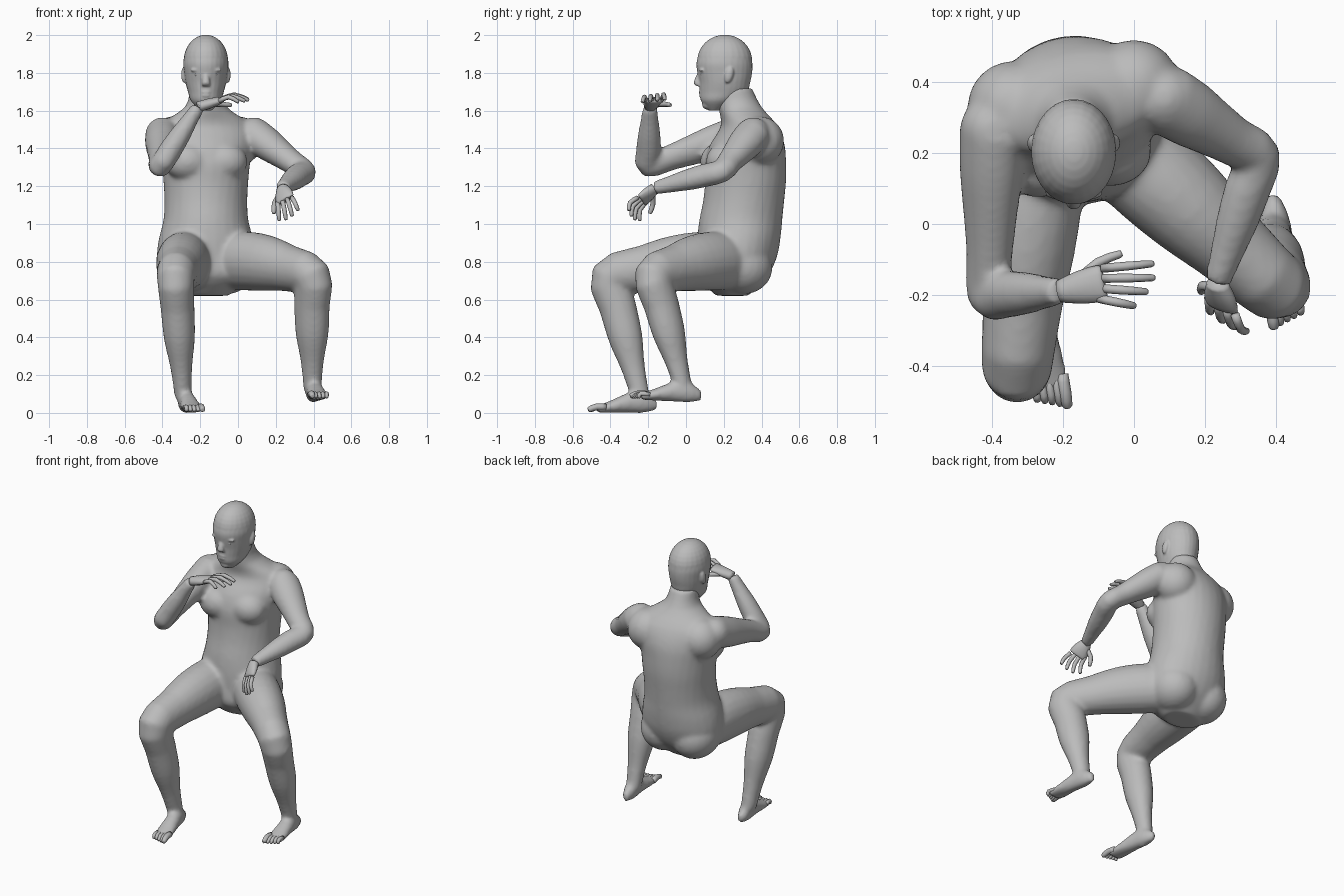
import bpy, bmesh
from math import sin, cos, tau
from mathutils import Vector, Matrix

cube = bpy.data.objects.get("Cube")
if cube:
    bpy.data.objects.remove(cube)

# One plain grey for the whole figure
GREY = (0.5, 0.5, 0.5, 1)
skin = bpy.data.materials.new("matte_grey")
skin.use_nodes = True
skin.diffuse_color = GREY
skin.node_tree.nodes["Principled BSDF"].inputs["Base Color"].default_value = GREY


def finish(name, bm):
    bmesh.ops.recalc_face_normals(bm, faces=bm.faces)
    mesh = bpy.data.meshes.new(name)
    bm.to_mesh(mesh)
    bm.free()
    mesh.materials.append(skin)
    mesh.shade_smooth()
    obj = bpy.data.objects.new(name, mesh)
    bpy.context.collection.objects.link(obj)
    return obj


def fuse(name, parts, voxel, rounds):
    """Merge overlapping parts into one continuous, softened skin."""
    bm = bmesh.new()
    for part in parts:
        bm.from_mesh(part.data)
        bpy.data.objects.remove(part)
    obj = finish(name, bm)
    remesh = obj.modifiers.new("merge", 'REMESH')
    remesh.mode = 'VOXEL'
    remesh.voxel_size = voxel
    remesh.use_smooth_shade = True
    soften = obj.modifiers.new("soften", 'SMOOTH')
    soften.iterations = rounds


def spline(keys, steps):
    """Catmull-Rom interpolation of every value in the key rings."""
    out = []
    last = len(keys) - 1
    for i in range(last):
        before, start, end, after = (keys[min(last, max(0, i + k))] for k in (-1, 0, 1, 2))
        for s in range(steps):
            t = s / steps
            out.append([b + t / 2 * (c - a + t * (2*a - 5*b + 4*c - d + t * (3*(b - c) + d - a)))
                        for a, b, c, d in zip(before, start, end, after)])
    return out + [keys[-1]]


def loft(name, keys, hinge, sides=20, steps=3, up=None, twist=None, matrix=Matrix()):
    """Skin rings of (x, y, z, half width along the hinge, half depth)."""
    rings = spline(keys, steps)
    points = [Vector(ring[:3]) for ring in rings]
    bm = bmesh.new()
    loops = []
    for i, (x, y, z, width, depth) in enumerate(rings):
        along = Vector(up) if up else points[min(i + 1, len(points) - 1)] - points[max(i - 1, 0)]
        along.normalize()
        side = Vector(hinge)
        if twist:
            side.rotate(Matrix.Rotation(twist(z), 3, 'Z'))
        side = (side - along * side.dot(along)).normalized()
        deep = along.cross(side)
        angles = [tau * k / sides for k in range(sides)]
        loops.append([bm.verts.new(points[i] + side * width * cos(a) + deep * depth * sin(a)) for a in angles])
    for low, high in zip(loops, loops[1:]):
        for k in range(sides):
            bm.faces.new((low[k - 1], low[k], high[k], high[k - 1]))
    bm.faces.new(loops[0])
    bm.faces.new(loops[-1])
    bm.transform(matrix)
    return finish(name, bm)


def blob(name, place, size, tilt=0):
    bm = bmesh.new()
    matrix = Matrix.Translation(place) @ Matrix.Rotation(tilt, 4, 'X') @ Matrix.Diagonal((*size, 1))
    bmesh.ops.create_uvsphere(bm, u_segments=24, v_segments=16, radius=1, matrix=matrix)
    return finish(name, bm)


def column(name, x, bottom, step, fronts, backs, widths, **options):
    """Upright form from evenly spaced front, back and half width values."""
    keys = [(x, (front + back) / 2, bottom + step * i, width, (back - front) / 2)
            for i, (front, back, width) in enumerate(zip(fronts, backs, widths))]
    return loft(name, keys, (1, 0, 0), sides=28, up=(0, 0, 1), **options)


def limb(name, root, bend, end, upper, lower, rise):
    """Two-part limb lofted through its bend, with evenly spaced radii."""
    root, bend, end = map(Vector, (root, bend, end))
    hinge = (bend - root).cross(end - bend)
    path = []
    for i, r in enumerate(upper):
        t = i / len(upper)
        path.append((root.lerp(bend, t) + Vector((0, 0, rise * t * (1 - t))), r))
    path += [(bend.lerp(end, i / (len(lower) - 1)), r) for i, r in enumerate(lower)]
    return [loft(name, [(*point, r, r * 1.1) for point, r in path], hinge),
            blob(name + "_root", root, [upper[0]] * 3)]


def digit(name, base, joint, tip, r, hinge, matrix=Matrix()):
    end = tip + (tip - joint).normalized() * r / 3
    keys = [(*base, r, r), (*joint, r, r), (*tip, r * .8, r * .8), (*end, r / 3, r / 3)]
    loft(name, keys, hinge, sides=8, steps=2, matrix=matrix)


def hand(word, wrist, index, little, reach, thumb, bulge):
    """Palm between wrist and knuckles, four curled fingers and a thumb."""
    wrist, index, little, reach, thumb, bulge = map(Vector, (wrist, index, little, reach, thumb, bulge))
    knuckle, across = (index + little) / 2, index - little
    w = across.length * .6
    keys = [(*wrist, .032, .028), (*wrist.lerp(knuckle, .5), w * .9, .027),
            (*knuckle, w, .019), (*wrist.lerp(knuckle, 1.1), w * .8, .01)]
    loft(word + "_palm", keys, across, sides=12)
    lengths = {"index": .95, "middle": 1, "ring": .9, "little": .7}
    for i, (finger, length) in enumerate(lengths.items()):
        base = index.lerp(little, i / 3)
        tip = base + reach * length + across * (.15 - .13 * i)
        digit(f"{word}_{finger}_finger", base, base.lerp(tip, .5) + bulge, tip, .0125, across)
    base = wrist.lerp(index, .35)
    digit(word + "_thumb", base, base.lerp(thumb, .5) + across * .2, thumb, .014, across)


def foot(word, heel, yaw, pitch, inner):
    """Foot built pointing forward from the heel, toes largest on the inner side."""
    matrix = Matrix.Translation(heel) @ Matrix.Rotation(yaw, 4, 'Z') @ Matrix.Rotation(pitch, 4, 'X')
    widths = (.02, .04, .045, .05, .056, .052)
    heights = (.025, .055, .057, .045, .03, .018)
    keys = [(0, -.065 * i, max(h, .04 - .05 * i), w, h) for i, (w, h) in enumerate(zip(widths, heights))]
    for i in range(5):
        x = inner * .02 * (2 - i)
        r = .012 if i else .018
        digit(f"{word}_toe_{i + 1}", Vector((x, -.28, .03)), Vector((x, -.33, .032)),
              Vector((x, -.37 + .008 * i, r)), r, (1, 0, 0), matrix)
    return loft(word + "_foot", keys, (1, 0, 0), up=(0, -1, 0), matrix=matrix)


# Torso, with the shoulders turned a little
MID = -.17
body = [column("torso", MID, .62, .1,
               (.16, .06, .06, .06, .07, .09, .1, .1, .13, .19, .17, .16),
               (.33, .43, .48, .5, .51, .52, .53, .53, .52, .48, .4, .35),
               (.12, .24, .26, .25, .225, .22, .225, .235, .255, .25, .11, .085),
               twist=lambda z: min(.2, max(0, (z - 1) / 2)))]
for word, s in (("right", -1), ("left", 1)):
    body += [blob(word + "_breast", (MID + s * .1, .19 + s * .015, 1.33), (.12, .1, .1), .2),
             blob(word + "_buttock", (MID + s * .11, .29, .78), (.15, .17, .15), -.3),
             blob(word + "_shoulder_blade", (MID + s * .17, .36 + s * .03, 1.44), (.13, .13, .13))]

# Arms and legs
arm = {"upper": (.09, .087, .075, .064), "lower": (.06, .061, .056, .045, .035), "rise": 0}
body += limb("right_arm", (-.4, .27, 1.475), (-.41, -.2, 1.31), (-.21, -.19, 1.62), **arm)
body += limb("left_arm", (.085, .355, 1.475), (.35, .19, 1.28), (.235, -.165, 1.19), **arm)
leg = {"upper": (.135, .143, .135, .113), "lower": (.1, .09, .083, .058, .045), "rise": .13}
body += limb("right_leg", (-.27, .27, .8), (-.33, -.4, .715), (-.29, -.24, .08), **leg)
body += limb("left_leg", (-.08, .26, .8), (.39, -.17, .72), (.394, -.01, .12), **leg)
body += [foot("right", (-.29, -.155, 0), .17, 0, 1),
         foot("left", (.39, .08, .05), .12, -.06, -1)]
fuse("body", body, .013, 8)

# Hands
hand("right", (-.21, -.19, 1.62), (-.09, -.125, 1.66), (-.1, -.21, 1.65),
     (.145, 0, 0), (-.04, -.085, 1.63), (0, 0, .024))
hand("left", (.235, -.165, 1.19), (.21, -.205, 1.12), (.285, -.255, 1.14),
     (.02, -.05, -.1), (.19, -.19, 1.06), (0, -.018, .005))

# Head with softly blended features
head = [column("jaw", MID, 1.6, .05,
               (.12, .08, .073, .07, .06, .055, .067),
               (.18, .27, .325, .34, .35, .352, .343),
               (.03, .078, .095, .108, .115, .12, .113), steps=4),
        blob("crown", (MID, .205, 1.862), (.118, .146, .14)),
        blob("chin", (MID, .115, 1.632), (.036, .03, .026)),
        loft("nose", [(MID, .078, 1.81, .012, .012), (MID, .06, 1.75, .022, .02), (MID, .07, 1.73, .02, .014)],
             (1, 0, 0), up=(0, 0, 1))]
for name, z, width in (("upper_lip", 1.698, .028), ("lower_lip", 1.68, .025)):
    head.append(blob(name, (MID, .083, z), (width, .015, .009)))
for word, s in (("right", -1), ("left", 1)):
    head += [blob(word + "_brow", (MID + s * .045, .087, 1.815), (.038, .018, .01)),
             blob(word + "_ear", (MID + s * .115, .228, 1.79), (.016, .023, .045), -.25)]
    blob(word + "_eye", (MID + s * .043, .088, 1.79), (.018, .013, .009))
fuse("head", head, .006, 4)
